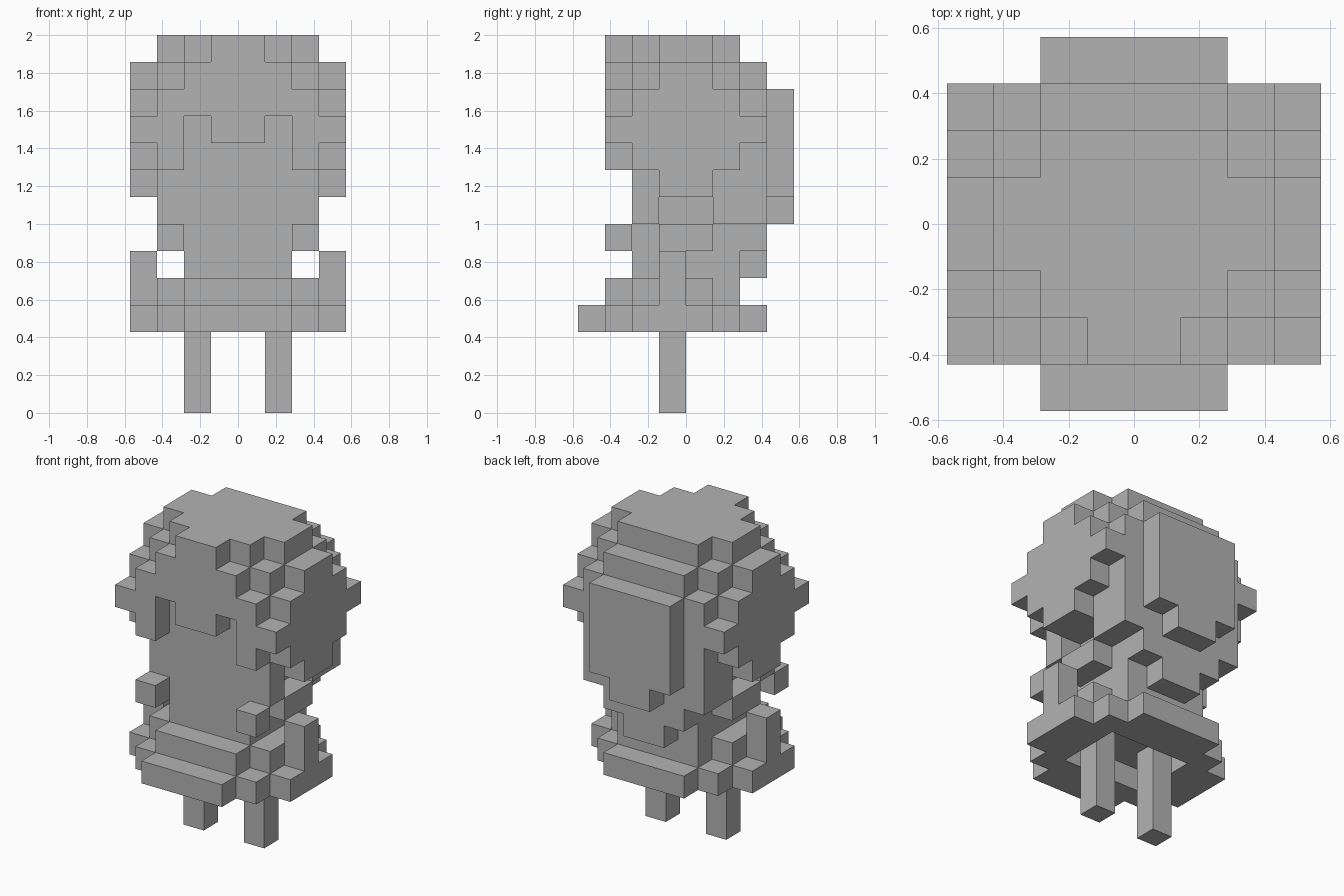
import bpy
import bmesh
from mathutils import Vector

old = bpy.data.objects.get("Cube")
if old:
    bpy.data.objects.remove(old, do_unlink=True)

UNIT = 2 / 14  # edge of one block

grey = bpy.data.materials.new("plain_grey")
grey.use_nodes = True
COLOUR = (0.45, 0.45, 0.45, 1)
grey.diffuse_color = COLOUR
grey.node_tree.nodes["Principled BSDF"].inputs["Base Color"].default_value = COLOUR


def box(x0, x1, y0, y1, z0, z1):
    """Block cells inside a box."""
    return {(x, y, z) for x in range(x0, x1) for y in range(y0, y1) for z in range(z0, z1)}


def layer(z, y0, widths):
    """One symmetric layer: a half width for each row from y0 backwards."""
    cells = set()
    for i, w in enumerate(widths):
        cells |= box(-w, w, y0 + i, y0 + i + 1, z, z + 1)
    return cells


def mirror(cells):
    return cells | {(-1 - x, y, z) for x, y, z in cells}


def build(name, cells):
    """Skin the cells with their outer faces and merge the flat areas."""
    bm = bmesh.new()
    for cell in cells:
        centre = Vector(cell) + Vector((0.5, 0.5, 0.5))
        for axis in range(3):
            for sign in (-1, 1):
                n = Vector((0, 0, 0))
                n[axis] = sign
                if tuple(int(c + d) for c, d in zip(cell, n)) in cells:
                    continue
                u = Vector((0, 0, 0))
                u[(axis + 1) % 3] = 0.5
                v = n.cross(u)
                mid = centre + n * 0.5
                bm.faces.new([bm.verts.new((mid + a * u + b * v) * UNIT)
                              for a, b in ((-1, -1), (1, -1), (1, 1), (-1, 1))])
    bmesh.ops.remove_doubles(bm, verts=bm.verts, dist=0.001)
    bmesh.ops.dissolve_limit(bm, angle_limit=0.01, verts=bm.verts, edges=bm.edges)
    mesh = bpy.data.meshes.new(name)
    bm.to_mesh(mesh)
    bm.free()
    mesh.materials.append(grey)
    obj = bpy.data.objects.new(name, mesh)
    bpy.context.collection.objects.link(obj)


# Rounded head of hair, from the crown down to the neck
head = (layer(13, -3, (1, 2, 3, 3, 2))
        | layer(12, -3, (2, 3, 4, 4, 3, 2))
        | layer(11, -3, (3, 4, 4, 4, 4, 3))
        | layer(10, -2, (4, 4, 4, 4, 4))
        | layer(9, -2, (4, 4, 4, 4, 3))
        | layer(8, -2, (3, 4, 4, 3, 3))
        | layer(7, -2, (3, 2, 2, 3, 3)))
build("head", head)

# Fringe and side locks framing the face
build("fringe", box(-1, 1, -3, -2, 10, 11))
build("side_locks", mirror(box(2, 4, -3, -2, 10, 11) | box(2, 3, -3, -2, 9, 10)))

# Long hair hanging at the back
build("back_hair", box(-2, 2, 3, 4, 8, 12) | box(-1, 1, 3, 4, 7, 8))
build("back_hair_tip", box(-2, 2, 2, 3, 6, 7) | box(-1, 1, 2, 3, 5, 6))

# Torso, arms and hands
build("torso", box(-2, 2, -2, 2, 5, 7))
build("arms", mirror(box(2, 3, -1, 1, 6, 7)))
build("hands", mirror(box(2, 3, -3, -2, 6, 7)))

# Flared skirt, open underneath, with a post at each side
skirt = layer(4, -3, (2, 3, 3, 3, 2)) | layer(3, -4, (2, 3, 4, 4, 4, 3, 2))
build("skirt", skirt - box(-2, 2, -2, 1, 3, 4))
build("side_posts", mirror(box(3, 4, -1, 0, 4, 6)))

# Legs
build("legs", mirror(box(1, 2, -1, 0, 0, 4)))
